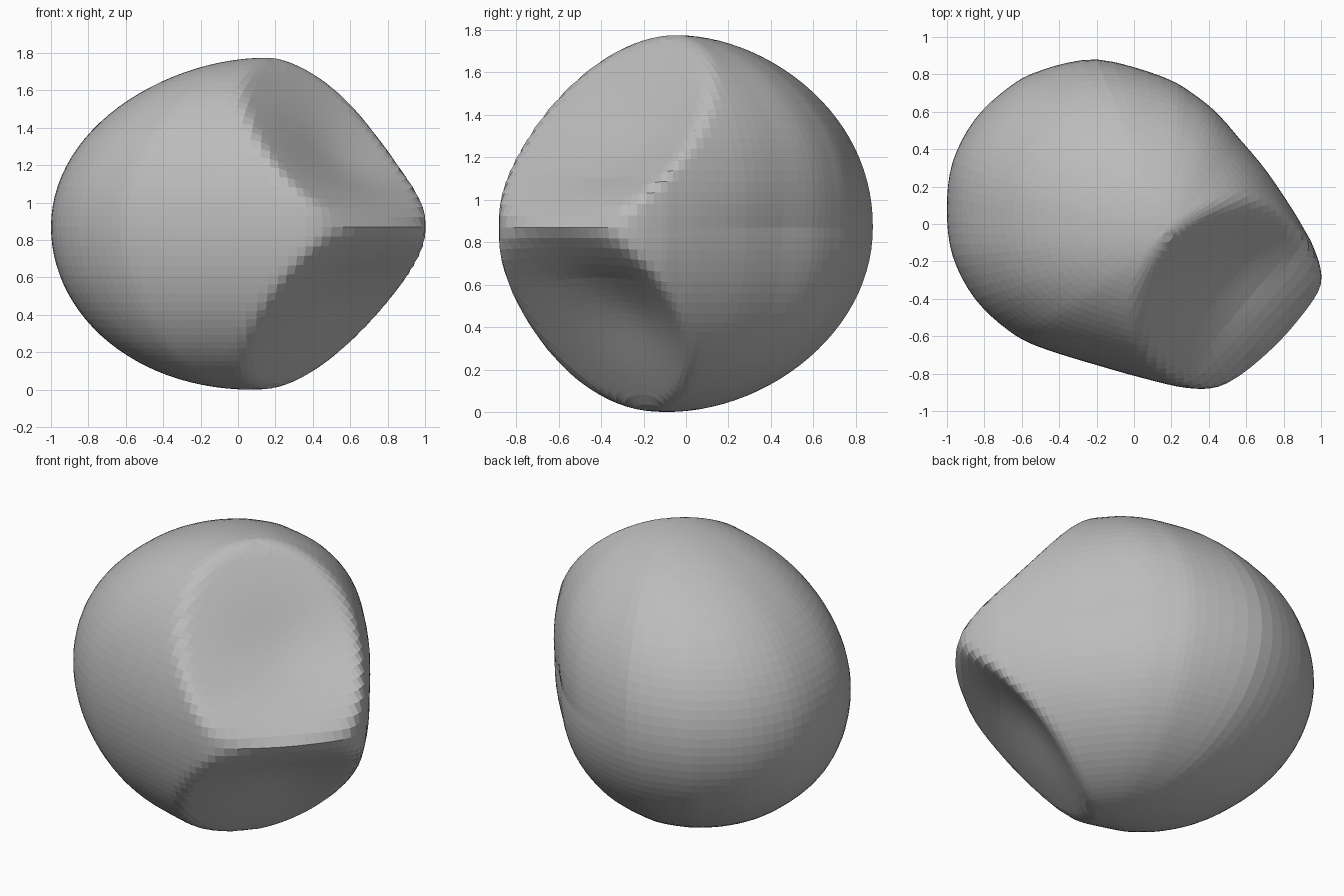
import bpy, bmesh, math
from mathutils import Vector

cube = bpy.data.objects.get("Cube")
if cube:
    bpy.data.objects.remove(cube)

# Widest outline of the boulder, counter-clockwise seen from above
OUTLINE = [(1, -.32), (.97, -.15), (.91, -.03), (.83, .1), (.7, .28), (.55, .45),
           (.43, .59), (.3, .7), (.14, .79), (-.2, .88), (-.5, .82), (-.67, .73),
           (-.85, .56), (-.97, .33), (-1, .08), (-.97, -.17), (-.85, -.4),
           (-.67, -.57), (-.5, -.66), (-.18, -.76), (.11, -.84), (.32, -.88),
           (.5, -.85), (.75, -.67), (.89, -.51)]
CORE = Vector((.1, 0, .87))
FLAT_CORE = Vector((CORE.x, CORE.y, 0))
OUT = Vector((.73, -.69, 0)).normalized()      # direction the broken side faces
SIDE = Vector((-OUT.y, OUT.x, 0))
RINGS = 26                                      # rings in each half
RIDGE = 1.01                                    # how far out the ridge lies
# Each half: direction, height, lean of the pole, shoulder swell, pole taper,
# and fracture face (inward reach, rise, dish depth, dish half width)
TOP = (1, .905, Vector((.06, -.05, 0)), .11, .04, (.77, .86, .09, .5))
BASE = (-1, .87, Vector((-.03, -.09, 0)), .05, 0, (.74, .86, .07, .38))


def soft_min(a, b, k=.04):
    """Smaller of two values with a rounded changeover."""
    h = max(k - abs(a - b), 0) / k
    return min(a, b) - h * h * k / 4


def chip(v, up, reach, rise, depth, width):
    """Clip a point to one dished fracture face running from the ridge."""
    n = (OUT * rise + Vector((0, 0, up * reach))).normalized()
    limit = n.dot(OUT) * RIDGE - n.dot(FLAT_CORE)
    height = n.dot(v)
    if height <= .1:
        return v
    flat = v * min(1, limit / height)
    across = (flat.dot(SIDE) - .15) / width
    along = (abs(flat.z) - .44) / .3
    dish = depth * math.exp(-across ** 2 - along ** 2) * min(1, abs(flat.z) / .25)
    return v * (soft_min(height, limit - dish) / height)


def curve_through(pts):
    """Add a curved midpoint between neighbouring outline points."""
    result = []
    for i, p in enumerate(pts):
        q, before, after = pts[(i + 1) % len(pts)], pts[i - 1], pts[(i + 2) % len(pts)]
        result += [p, (9 * (p + q) - before - after) / 16]
    return result


def surface_point(p, angle, half):
    """Point above or below outline point p at an angle from the ridge level."""
    up, height, lean, swell, taper, face = half
    s = math.sin(angle)
    shoulder = swell * math.sin(2 * angle) * max(0, p.normalized().dot(SIDE)) ** 4
    v = p * math.cos(angle) * (1 + shoulder - taper * s ** 4) + lean * s * s
    v.z = up * s * height
    return CORE + chip(v, up, *face)


# Rings of the boulder from bottom to top, the middle one lying on the ridge
bm = bmesh.new()
outline = [Vector((x, y, 0)) - FLAT_CORE for x, y in OUTLINE]
outline = curve_through(curve_through(outline))
rings = []
for k in range(1 - RINGS, RINGS):
    half = TOP if k >= 0 else BASE
    angle = math.pi / 2 * abs(k) / RINGS
    rings.append([bm.verts.new(surface_point(p, angle, half)) for p in outline])
bottom, top = (bm.verts.new(surface_point(outline[0], math.pi / 2, h)) for h in (BASE, TOP))
for i in range(len(outline)):
    j = (i + 1) % len(outline)
    for low, high in zip(rings, rings[1:]):
        bm.faces.new((low[i], low[j], high[j], high[i]))
    bm.faces.new((bottom, rings[0][j], rings[0][i]))
    bm.faces.new((top, rings[-1][i], rings[-1][j]))
bmesh.ops.recalc_face_normals(bm, faces=bm.faces)

mesh = bpy.data.meshes.new("boulder")
bm.to_mesh(mesh)
bm.free()
boulder = bpy.data.objects.new("boulder", mesh)
bpy.context.collection.objects.link(boulder)

# Stone colour
stone = bpy.data.materials.new("grey stone")
stone.use_nodes = True
grey = (.5, .5, .5, 1)
stone.diffuse_color = grey
stone.node_tree.nodes["Principled BSDF"].inputs["Base Color"].default_value = grey
mesh.materials.append(stone)
